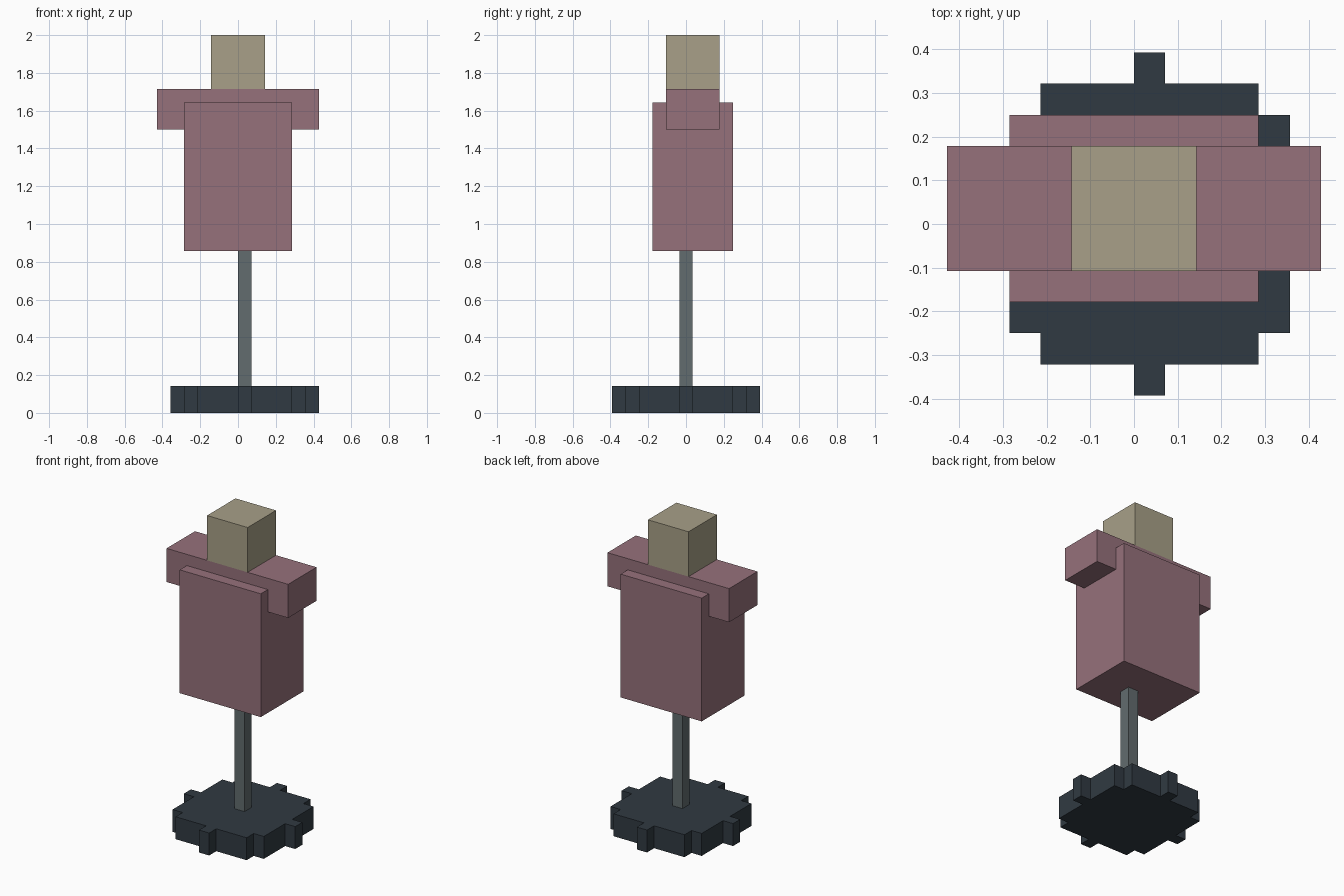
import bpy, bmesh

if "Cube" in bpy.data.objects:
    bpy.data.objects.remove(bpy.data.objects["Cube"])

U = 2 / 28  # one block; the model is 28 blocks tall


def material(name, rgb):
    m = bpy.data.materials.new(name)
    m.diffuse_color = (*rgb, 1)
    m.use_nodes = True
    m.node_tree.nodes["Principled BSDF"].inputs["Base Color"].default_value = m.diffuse_color
    return m


def prism(name, outline, z0, z1, mat):
    """Extrude an xy outline (in blocks) from z0 to z1."""
    bm = bmesh.new()
    face = bm.faces.new([bm.verts.new((x * U, y * U, z0 * U)) for x, y in outline])
    top = bmesh.ops.extrude_face_region(bm, geom=[face])["geom"]
    bmesh.ops.translate(bm, vec=(0, 0, (z1 - z0) * U),
                        verts=[v for v in top if isinstance(v, bmesh.types.BMVert)])
    bmesh.ops.recalc_face_normals(bm, faces=bm.faces)
    mesh = bpy.data.meshes.new(name)
    bm.to_mesh(mesh)
    bm.free()
    mesh.materials.append(mat)
    obj = bpy.data.objects.new(name, mesh)
    bpy.context.collection.objects.link(obj)
    return obj


def box(name, x0, x1, y0, y1, z0, z1, mat):
    return prism(name, [(x0, y0), (x1, y0), (x1, y1), (x0, y1)], z0, z1, mat)


dark = material("dark_metal", (0.030, 0.042, 0.054))
steel = material("steel", (0.122, 0.150, 0.156))
cloth = material("dusty_rose", (0.305, 0.165, 0.198))
wood = material("pale_wood", (0.392, 0.352, 0.246))

# Stepped disc base: half width of each band, from front to back
bands = [(-5.5, -4.5, 0.5), (-4.5, -3.5, 3.5), (-3.5, -0.5, 4.5), (-0.5, 0.5, 5.5),
         (0.5, 3.5, 4.5), (3.5, 4.5, 3.5), (4.5, 5.5, 0.5)]
right = [p for y0, y1, w in bands for p in ((w, y0), (w, y1))]
left = [(-x, y) for x, y in reversed(right)]
prism("base", [(x + 0.5, y) for x, y in right + left], 0, 2, dark)

# Pole, one block wide, on the base centre
box("pole", 0, 1, -0.5, 0.5, 2, 12, steel)

# Torso, shoulders and head
box("torso", -4, 4, -2.5, 3.5, 12, 23, cloth)
box("shoulders", -6, 6, -1.5, 2.5, 21, 24, cloth)
box("head", -2, 2, -1.5, 2.5, 24, 28, wood)
